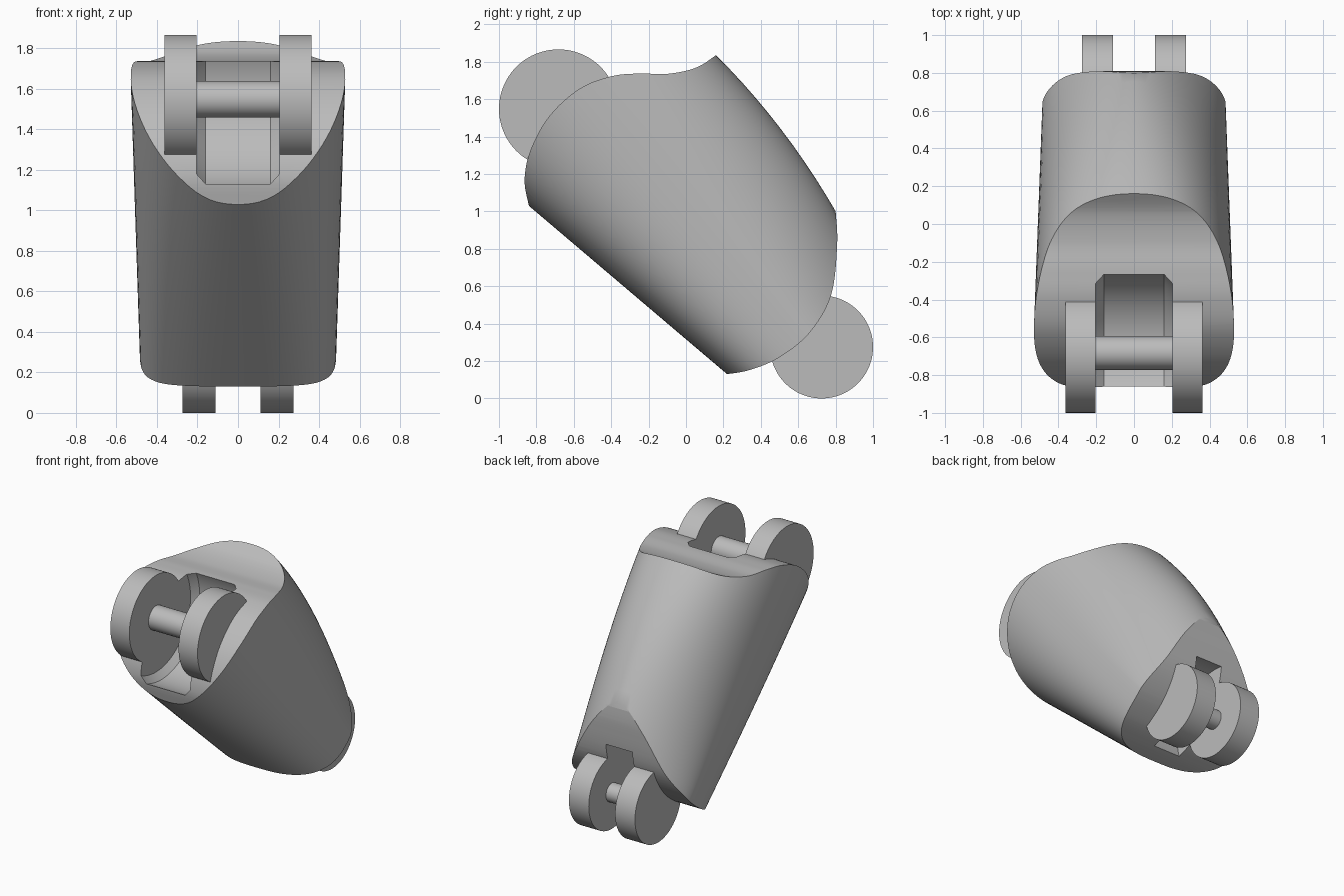
import bpy, bmesh, math

cube = bpy.data.objects.get("Cube")
if cube:
    bpy.data.objects.remove(cube, do_unlink=True)

grey = bpy.data.materials.new("plain grey")
grey.use_nodes = True
grey.diffuse_color = (0.5, 0.5, 0.5, 1)
grey.node_tree.nodes["Principled BSDF"].inputs["Base Color"].default_value = (0.5, 0.5, 0.5, 1)


def make(name, rings):
    """Skin a list of equal closed rings and cap both ends."""
    bm = bmesh.new()
    loops = [[bm.verts.new(p) for p in ring] for ring in rings]
    count = len(loops[0])
    for a, b in zip(loops, loops[1:]):
        for i in range(count):
            j = (i + 1) % count
            bm.faces.new((a[i], a[j], b[j], b[i]))
    bm.faces.new(loops[0])
    bm.faces.new(loops[-1])
    bmesh.ops.recalc_face_normals(bm, faces=bm.faces)
    mesh = bpy.data.meshes.new(name)
    bm.to_mesh(mesh)
    bm.free()
    mesh.materials.append(grey)
    obj = bpy.data.objects.new(name, mesh)
    bpy.context.collection.objects.link(obj)
    return obj


def turned(name, centre, profile, sides=96):
    """Solid of revolution about an axis along x; profile holds (x, radius)."""
    y, z = centre
    angles = [math.tau * i / sides for i in range(sides)]
    return make(name, [[(x, y + r * math.cos(a), z + r * math.sin(a)) for a in angles]
                       for x, r in profile])


def smooth_path(points, steps=8):
    """Catmull-Rom curve through the points."""
    p = [points[0]] + points + [points[-1]]
    out = []
    for a, b, c, d in zip(p, p[1:], p[2:], p[3:]):
        for k in range(steps):
            t = k / steps
            out.append(tuple(0.5 * (2 * b[i] + (c[i] - a[i]) * t
                       + (2 * a[i] - 5 * b[i] + 4 * c[i] - d[i]) * t ** 2
                       + (3 * b[i] - a[i] - 3 * c[i] + d[i]) * t ** 3) for i in (0, 1)))
    return out + [points[-1]]


def select_only(obj):
    bpy.ops.object.select_all(action='DESELECT')
    obj.select_set(True)
    bpy.context.view_layer.objects.active = obj


def cut(obj, cutter, operation):
    mod = obj.modifiers.new("cut", 'BOOLEAN')
    mod.operation, mod.solver, mod.object = operation, 'EXACT', cutter
    select_only(obj)
    bpy.ops.object.modifier_apply(modifier=mod.name)
    bpy.data.objects.remove(cutter, do_unlink=True)


def shade(obj):
    select_only(obj)
    bpy.ops.object.shade_smooth_by_angle(angle=math.radians(30))


# Leaning body: superellipse sections along a tilted axis
along, across = (-0.762, 0.647), (0.647, 0.762)


def section(t, sides=96):
    s = t / 1.4
    width = 0.492 + 0.025 * t
    front, back = 0.241, 1.268 + 0.365 * t - 0.135 * t * t
    mid = 0.70 + 0.19 * s
    ring = []
    for i in range(sides):
        a = math.tau * (i + 0.5) / sides
        c, sn = math.cos(a), math.sin(a)
        power, depth = (1.7 + 0.75 * s, back - mid) if sn > 0 else (3 - 0.8 * s, mid - front)
        x = width * math.copysign(abs(c) ** (2 / power), c)
        n = mid + depth * math.copysign(abs(sn) ** (2 / power), sn)
        ring.append((x, t * along[0] + n * across[0], t * along[1] + n * across[1]))
    return ring


body = make("link_body", [section(-0.4 + 2.1 * k / 20) for k in range(21)])

# Curved end surfaces, as a side outline wider than the body
upper_end = smooth_path([(-0.82, 0.95), (-0.84, 1.03), (-0.863, 1.17), (-0.83, 1.33),
                         (-0.73, 1.51), (-0.57, 1.655), (-0.4, 1.722), (-0.25, 1.737),
                         (-0.1, 1.735), (0.05, 1.767), (0.16, 1.835), (0.25, 1.91)])
lower_end = smooth_path([(0.79, 1.1), (0.8, 1.0), (0.808, 0.82), (0.775, 0.55),
                         (0.66, 0.35), (0.5, 0.22), (0.35, 0.155), (0.22, 0.13), (0.1, 0.12)])
outline = upper_end + [(0.95, 1.15)] + lower_end
ends = make("end_cutter", [[(x, y, z) for y, z in outline] for x in (-0.8, 0.8)])
cut(body, ends, 'INTERSECT')

# Round pockets that clear the mating knuckles
upper, lower = (-0.682, 1.548), (0.725, 0.275)
cut(body, turned("upper_pocket", upper, [(-0.205, 0.41), (-0.16, 0.455), (0.16, 0.455), (0.205, 0.41)]),
    'DIFFERENCE')
cut(body, turned("lower_pocket", lower, [(-0.11, 0.395), (0.11, 0.395)]), 'DIFFERENCE')
shade(body)

# Hinge discs and pins at both ends
for end, centre, radius, inner, outer, pin in (("upper", upper, 0.318, 0.205, 0.363, 0.09),
                                               ("lower", lower, 0.275, 0.11, 0.275, 0.07)):
    for side, sign in (("left", 1), ("right", -1)):
        shade(turned(f"{end}_{side}_disc", centre, [(sign * inner, radius), (sign * outer, radius)]))
    shade(turned(f"{end}_pin", centre, [(-inner - 0.02, pin), (inner + 0.02, pin)], 48))
